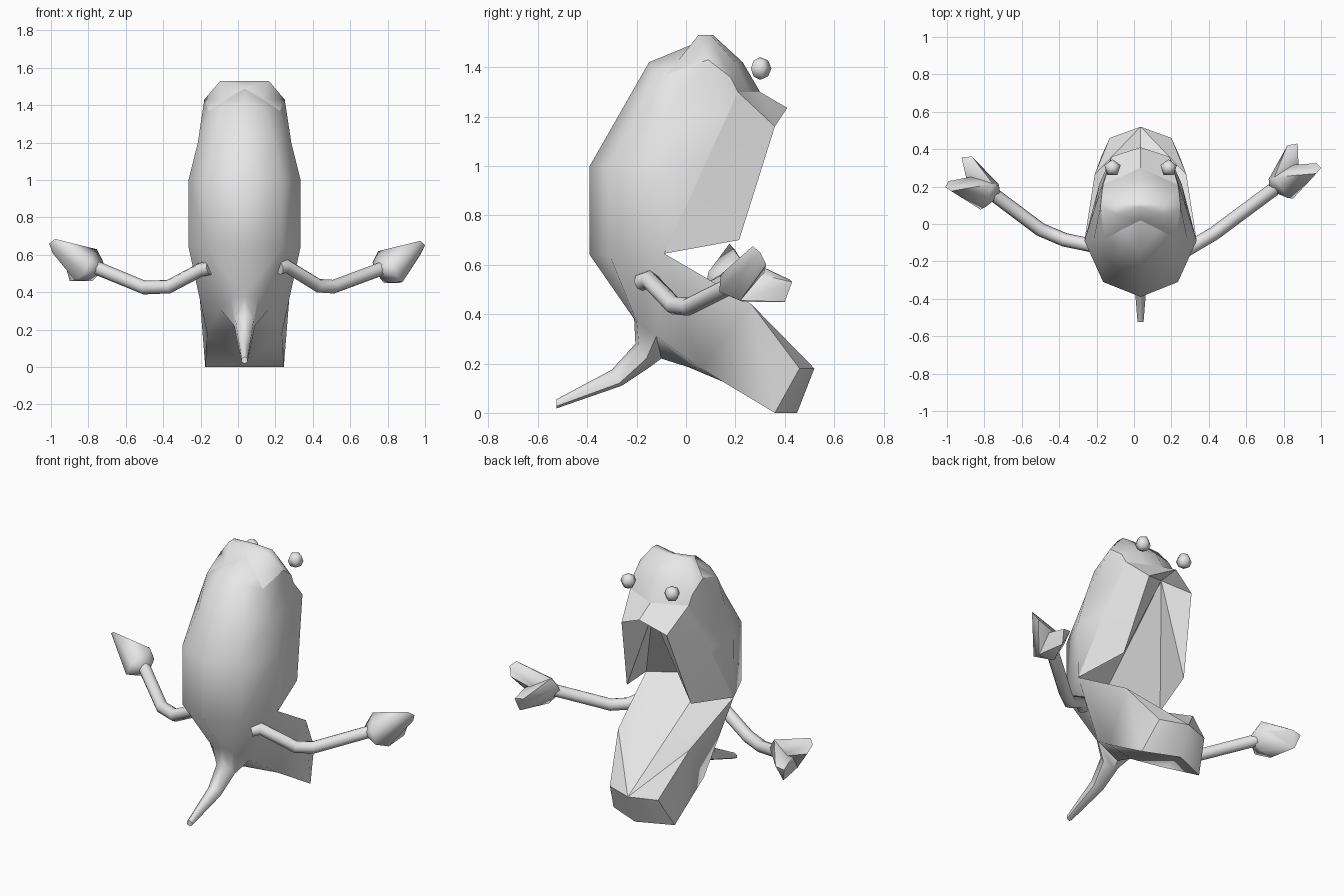
import bpy, bmesh, math
from mathutils import Vector, Matrix

if "Cube" in bpy.data.objects:
    bpy.data.objects.remove(bpy.data.objects["Cube"], do_unlink=True)

skin_grey = bpy.data.materials.new("plain_grey")
skin_grey.use_nodes = True
colour = (0.8, 0.8, 0.8, 1)
skin_grey.diffuse_color = colour
skin_grey.node_tree.nodes["Principled BSDF"].inputs["Base Color"].default_value = colour

MIDDLE = 0.035  # the body sits slightly off the arm span's centre


def finish(obj, angle):
    """Give the object its colour and smooth all but its sharp edges."""
    obj.data.materials.clear()
    obj.data.materials.append(skin_grey)
    bpy.ops.object.select_all(action='DESELECT')
    obj.select_set(True)
    bpy.context.view_layer.objects.active = obj
    bpy.ops.object.shade_smooth_by_angle(angle=math.radians(angle))


def add_mesh(name, bm, angle, place=(MIDDLE, 0, 0)):
    bmesh.ops.remove_doubles(bm, verts=bm.verts, dist=0.0005)
    bmesh.ops.recalc_face_normals(bm, faces=bm.faces)
    mesh = bpy.data.meshes.new(name)
    bm.to_mesh(mesh)
    bm.free()
    obj = bpy.data.objects.new(name, mesh)
    obj.location = place
    bpy.context.collection.objects.link(obj)
    finish(obj, angle)


def skin(bm, *rows):
    """Bridge neighbouring rows of points with faces, on both sides of x = 0."""
    for first, second in zip(rows, rows[1:]):
        for i in range(len(first) - 1):
            corners = (first[i], first[i + 1], second[i + 1], second[i])
            unique = list(dict.fromkeys(corners))
            if len(unique) < 3:
                continue
            for side in (1, -1):
                bm.faces.new([bm.verts.new((side * x, y, z)) for x, y, z in unique])


def fan(bm, centre, rim):
    """Join a row of points to one centre point."""
    skin(bm, rim, [centre] * len(rim))


# Named landmarks shared by several surfaces
mouth_corner = (.3, -.088, .645)
throat = (0, -.28, .645)
palate = (0, .28, 1.22)
beak_tip = (0, .41, 1.235)
beak_corner = (.155, .36, 1.16)
cheek_low = (.22, .215, .70)
cheek_top = (.2, .21, 1.30)
crown_side = (.215, .09, 1.43)
cheek_mid = (.25, .075, 1.0)
cheek_high = (.22, .165, 1.2)
peak = (0, .02, 1.49)
dome_side = (.1, -.03, 1.43)
temple = (.19, -.08, 1.37)
face_mid = (0, .30, 1.30)
face_side = (.1, .255, 1.30)
brow_side = (.205, .18, 1.36)
waist_back = (0, -.21, .38)
waist_mid = (.07, -.2, .37)
waist_side = (.13, -.12, .31)
waist_under = (0, -.1, .22)
jaw_rim = (.245, .265, .44)

body = bmesh.new()

# Back and dome of the head, from waist to crown
skin(body,
     [waist_back, waist_mid, waist_side, waist_side],
     [(0, -.39, .64), (.2, -.31, .64), mouth_corner, mouth_corner],
     [(0, -.39, 1), (.2, -.31, 1), (.3, -.09, 1), cheek_mid],
     [(0, -.27, 1.21), (.16, -.21, 1.2), (.25, -.08, 1.2), cheek_high],
     [(0, -.15, 1.42), (.11, -.13, 1.39), temple, crown_side],
     [peak, dome_side, temple, crown_side])
skin(body, [cheek_high, cheek_top], [crown_side, brow_side])

# Lower jaw, from the waist to the blunt front end
jaw_top, jaw_bottom = (.165, .46, .18), (.21, .36, 0)
chin_top, chin_bottom = (0, .52, .18), (0, .45, 0)
skin(body,
     [mouth_corner, waist_side, waist_under],
     [jaw_rim, (.2, .06, .18), (0, .01, .185)],
     [jaw_top, jaw_bottom, chin_bottom])
skin(body, [chin_top, jaw_top], [chin_bottom, jaw_bottom])

# Tail, half rings from the waist to the tip
tail_tip = [(0, -.525, .055), (.016, -.525, .045), (.016, -.525, .027), (0, -.525, .018)]
skin(body,
     [waist_back, waist_mid, waist_side, waist_under],
     [(0, -.205, .28), (.05, -.19, .26), (.055, -.16, .22), (0, -.14, .19)],
     [(0, -.3, .175), (.035, -.29, .16), (.035, -.27, .12), (0, -.26, .11)],
     tail_tip)
skin(body, tail_tip[:2], tail_tip[:1:-1])
add_mesh("body", body, 62)

# Floor of the mouth, a groove falling from the throat to the chin
mouth_floor = bmesh.new()
fan(mouth_floor, chin_top, [jaw_top, jaw_rim, mouth_corner, throat])
add_mesh("mouth_floor", mouth_floor, 10)

# Crown and brow, dipping at the back and running down to the face line
crown = bmesh.new()
skin(crown,
     [peak, dome_side, temple],
     [(0, .09, 1.53), (.13, .05, 1.53), crown_side],
     [(0, .11, 1.53), (.13, .1, 1.53), crown_side],
     [(0, .23, 1.42), (.12, .2, 1.42), brow_side],
     [face_mid, face_side, cheek_top])
add_mesh("crown", crown, 62)

# Upper lip, flat cheeks and the hollow behind them
muzzle = bmesh.new()
skin(muzzle, [face_mid, face_side, cheek_top], [beak_tip, beak_corner, beak_corner])
skin(muzzle, [mouth_corner, cheek_mid, cheek_high, cheek_top],
     [cheek_low, cheek_low, beak_corner, beak_corner])
fan(muzzle, palate, [beak_tip, beak_corner, cheek_low, mouth_corner, throat])
add_mesh("muzzle", muzzle, 20)

# Eyes
for label, side in (("left", 1), ("right", -1)):
    eye = bmesh.new()
    bmesh.ops.create_uvsphere(eye, u_segments=5, v_segments=4, radius=0.046)
    add_mesh(label + "_eye", eye, 75, (MIDDLE + side * 0.15, 0.3, 1.395))


def arm(name, path):
    """A bent tube through the given points."""
    curve = bpy.data.curves.new(name, 'CURVE')
    curve.dimensions = '3D'
    curve.bevel_depth = 0.037
    curve.bevel_resolution = 2
    curve.use_fill_caps = True
    spline = curve.splines.new('POLY')
    spline.points.add(len(path) - 1)
    for point, place in zip(spline.points, path):
        point.co = (*place, 1)
    obj = bpy.data.objects.new(name, curve)
    bpy.context.collection.objects.link(obj)
    bpy.ops.object.select_all(action='DESELECT')
    obj.select_set(True)
    bpy.context.view_layer.objects.active = obj
    bpy.ops.object.convert(target='MESH')
    finish(bpy.context.object, 65)


arm("left_arm", [(.22, -.18, .53), (.26, -.15, .54), (.43, -.05, .435),
                 (.51, .01, .43), (.78, .21, .53)])
arm("right_arm", [(-.15, -.15, .53), (-.2, -.12, .52), (-.37, -.085, .43),
                  (-.5, -.03, .425), (-.78, .18, .54)])

# Hands: a broad palm shared by two blunt fingers
palm = [(.72, .24, .56), (.725, .18, .52), (.78, .23, .45), (.82, .14, .56),
        (.85, .135, .49), (.75, .25, .62), (.88, .22, .455), (.88, .3, .56),
        (.765, .31, .54)]
fingers = {"outer": [(.975, .27, .675), (1, .3, .65), (.975, .325, .6)],
           "inner": [(.82, .42, .54), (.875, .43, .53), (.86, .4, .45)]}
wrist = Vector((.735, .21, 0))


def hand(label, placing):
    for finger, tips in fingers.items():
        bm = bmesh.new()
        for point in palm + tips:
            bm.verts.new(placing @ Vector(point))
        bmesh.ops.convex_hull(bm, input=bm.verts)
        add_mesh(f"{label}_{finger}_finger", bm, 65, (0, 0, 0))


hand("left", Matrix.Identity(4))
turn = Matrix.Rotation(math.radians(-15), 4, 'Z')
hand("right", Matrix.Scale(-1, 4, (1, 0, 0))
     @ Matrix.Translation((.73, .18, .01)) @ turn @ Matrix.Translation(-wrist))
